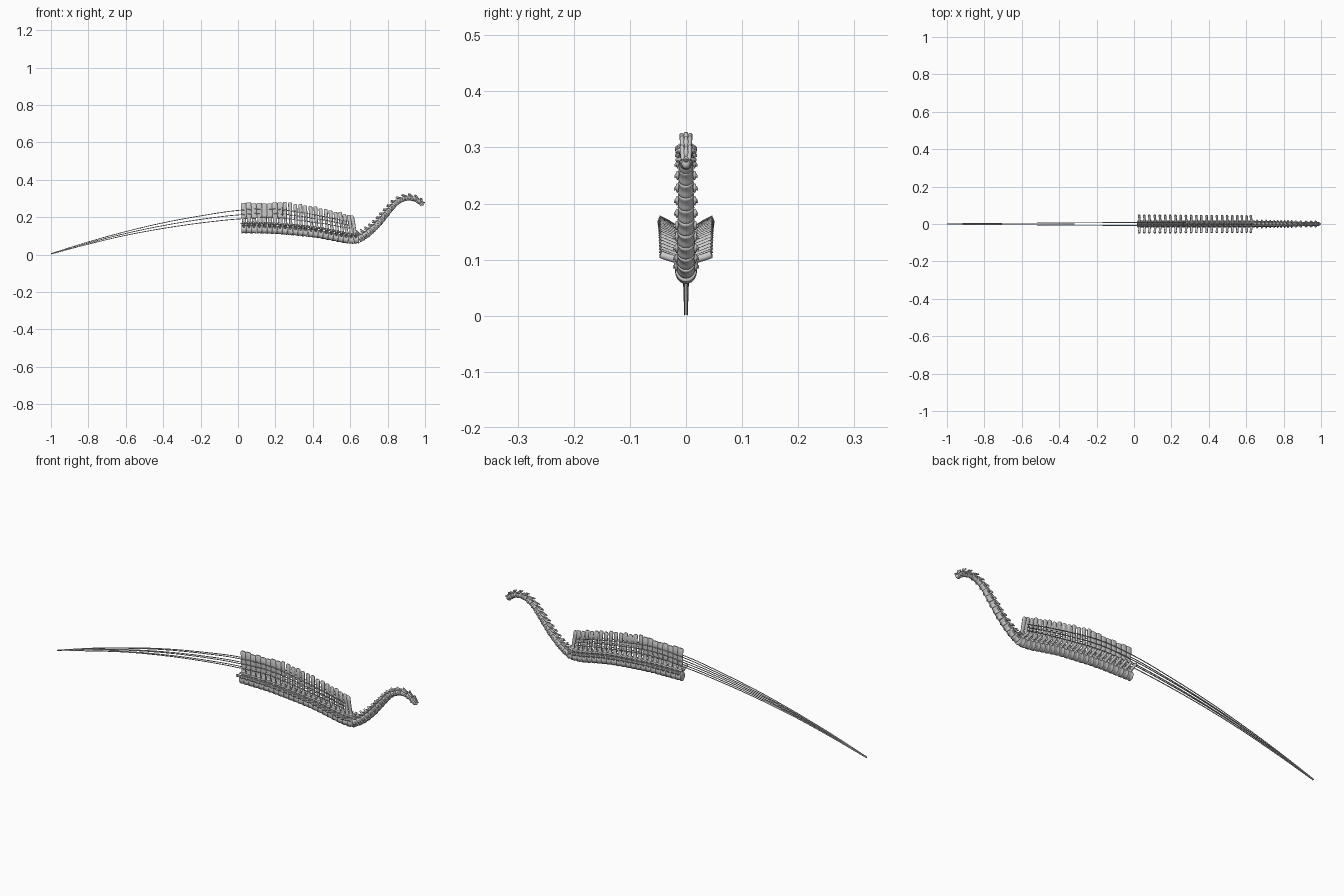
import bpy, bmesh, math
from mathutils import Vector

if "Cube" in bpy.data.objects:
    bpy.data.objects.remove(bpy.data.objects["Cube"])

V = Vector
Y = V((0, 1, 0))


def catmull(pts, t):
    # smooth interpolation through control points, t in 0..1
    n = len(pts) - 1
    i = min(int(t * n), n - 1)
    u = t * n - i
    p1, p2 = pts[i], pts[i + 1]
    p0 = pts[i - 1] if i > 0 else p1 * 2 - p2
    p3 = pts[i + 2] if i + 2 <= n else p2 * 2 - p1
    return 0.5 * (2 * p1 + (p2 - p0) * u + (2 * p0 - 5 * p1 + 4 * p2 - p3) * u * u
                  + (3 * p1 - p0 - 3 * p2 + p3) * u ** 3)


def lerp_table(table, x):
    for (x0, v0), (x1, v1) in zip(table, table[1:]):
        if x <= x1:
            return v0 + (v1 - v0) * max(0, (x - x0) / (x1 - x0))
    return table[-1][1]


def loft(bm, sections, seg=12, power=1.0):
    # sections: (centre, half-axis a, half-axis b); power < 1 gives boxier outlines
    rings = []
    for c, a, b in sections:
        ring = []
        for k in range(seg):
            w = 2 * math.pi * k / seg
            cs, sn = math.cos(w), math.sin(w)
            ring.append(bm.verts.new(c + a * math.copysign(abs(cs) ** power, cs)
                                     + b * math.copysign(abs(sn) ** power, sn)))
        rings.append(ring)
    for r, s in zip(rings, rings[1:]):
        for k in range(seg):
            bm.faces.new((r[k], r[(k + 1) % seg], s[(k + 1) % seg], s[k]))
    bm.faces.new(rings[0][::-1])
    bm.faces.new(rings[-1])


def finish(bm, name):
    bmesh.ops.recalc_face_normals(bm, faces=bm.faces)
    me = bpy.data.meshes.new(name)
    bm.to_mesh(me)
    bm.free()
    ob = bpy.data.objects.new(name, me)
    bpy.context.collection.objects.link(ob)
    bpy.context.view_layer.objects.active = ob
    ob.select_set(True)
    bpy.ops.object.shade_smooth_by_angle(angle=math.radians(50))
    ob.select_set(False)


def centrum(bm, c, T, N, length, ry, rz):
    # spool with softly flared rims and a shallow waist
    prof = [(-.5, .88), (-.46, .97), (-.36, 1), (-.2, .93), (0, .89),
            (.2, .93), (.36, 1), (.46, .97), (.5, .88)]
    loft(bm, [(c + T * length * u, Y * ry * s, N * rz * s) for u, s in prof], 20)


# Centre line of the vertebral column
path = [V((x, 0, z)) for x, z in [
    (.017, .137), (.2, .133), (.4, .115), (.5, .098), (.58, .083), (.64, .083),
    (.69, .11), (.745, .16), (.795, .219), (.845, .275), (.895, .300), (.945, .296), (.985, .270)]]
dense = [catmull(path, i / 1200) for i in range(1201)]
arc = [0]
for a, b in zip(dense, dense[1:]):
    arc.append(arc[-1] + (b - a).length)


def frame_at(s):
    i = next((k for k, v in enumerate(arc) if v >= s), 1200)
    T = (dense[min(i + 3, 1200)] - dense[max(i - 3, 0)]).normalized()
    return dense[i], T, V((-T.z, 0, T.x))


split = next(a for a, p in zip(arc, dense) if p.x > .645)
tops = [(.02, .276), (.15, .274), (.2, .277), (.24, .283), (.4, .258), (.5, .236), (.63, .206)]

# Trunk vertebrae
count = 23
pitch = split / count
for i in range(count):
    bm = bmesh.new()
    c, T, N = frame_at((i + .5) * pitch)
    fused = i < 8
    centrum(bm, c - N * .001, T, N, pitch, .0195, .0225)
    # neural arch
    loft(bm, [(c + N * .012, T * .011, Y * .012), (c + N * .024, T * .009, Y * .010),
              (c + N * .034, T * .011, Y * .009), (c + N * .042, T * .009, Y * .005)], 12, .7)
    # neural spine, broad plates at the rear and separate blades further forward
    base = c + N * .034
    top = V((base.x - (.002 if fused else .004 + .014 * (i / 22) ** 4), 0,
             lerp_table(tops, c.x) + .003 * math.sin(i * 2.4)))
    wide = (.0120, .0115, .0145, .0148, .0142, .011) if fused else (.0085, .008, .009, .010, .010, .0065)
    thick = (.0055, .004, .004, .0045, .006, .0035)
    loft(bm, [(base.lerp(top, u), V((w, 0, 0)), Y * h)
              for u, w, h in zip((0, .22, .42, .72, .96, 1), wide, thick)], 12, .7)
    f = i / 22
    rise = .036 - .007 * f
    tip = .049 - .004 * f
    for s in (-1, 1):
        # transverse process
        pts = [(.006, .016, .009), (.02, .020, .0065), (.034, .6 * rise + .007, .006),
               (tip - .004, rise - .002, .0075), (tip, rise, .005)]
        loft(bm, [(c + Y * s * y + N * n - T * .1 * y, T * w, (N - Y * s * .4) * .0062)
                  for y, n, w in pts], 10)
        # articular facets linking neighbours
        loft(bm, [(c + Y * s * .008 + N * (.031 + .004 * u) + T * pitch * u, Y * r, N * r * .9)
                  for u, r in ((-.65, .003), (-.5, .0048), (0, .005), (.5, .0048), (.65, .003))], 10)
        # rib facet
        loft(bm, [(c + Y * s * y + N * .013, T * r, N * r)
                  for y, r in ((.010, .007), (.018, .006), (.021, .003))], 10)
    finish(bm, f"trunk_vertebra_{i + 1}")

# Neck vertebrae
ncount = 15
npitch = (arc[-1] - split) / ncount
for i in range(ncount):
    bm = bmesh.new()
    c, T, N = frame_at(split + (i + .5) * npitch)
    f = i / (ncount - 1)
    k = 1 - .36 * f
    centrum(bm, c, T, N, npitch, .0170 * k, .0200 * k)
    # neural arch and short backward spine
    loft(bm, [(c + N * .008 * k, T * .009, Y * .011 * k), (c + N * .021 * k, T * .0075, Y * .010 * k),
              (c + N * .028 * k - T * .003, T * .0055, Y * .006 * k),
              (c + N * (.037 + .008 * (1 - f) ** 3) * k - T * .006, T * .0032, Y * .003)], 12, .8)
    for s in (-1, 1):
        # articular processes arching over the next vertebra
        loft(bm, [(c + Y * s * y * k + N * n * k + T * npitch * u, Y * r, N * r)
                  for u, y, n, r in ((-.55, .011, .030, .0022), (-.42, .011, .029, .0040),
                                     (-.1, .009, .021, .0048), (.4, .009, .017, .0035), (.55, .010, .016, .002))], 10)
        # side process with a small rib
        tip = .0235 - .005 * f
        loft(bm, [(c + Y * s * y - N * n + T * t, T * r * 1.1, N * r)
                  for y, n, t, r in ((.008, -.003, .003, .005), (tip * .75, 0, .001, .0036),
                                     (tip - .002, .002, -.002, .0035), (tip, .003, -.003, .002))], 10)
        loft(bm, [(c + Y * s * tip * .74 - N * n * k + T * t, Y * r, N * r)
                  for n, t, r in ((0, .006, .002), (.004, .002, .003), (.006, -.005, .0025), (.006, -.009, .001))], 8)
    finish(bm, f"neck_vertebra_{i + 1}")

# Small peg at the head end
bm = bmesh.new()
c, T, N = frame_at(arc[-1])
loft(bm, [(c - T * .004, Y * .009, N * .011), (c + T * .004, Y * .007, N * .008), (c + T * .008, Y * .003, N * .003)], 12)
loft(bm, [(c + N * .012 - T * .008, Y * .006, T * .006), (c + N * .012 + T * .006, Y * .004, N * .004),
          (V((1, 0, c.z + .008)), Y * .002, N * .002)], 10)
finish(bm, "front_peg")

# Long tendons along the spines, converging behind
rows = [(.236, .243, .207, .172), (.212, .220, .188, .156), (.190, .197, .168, .141)]
for j, (z0, z1, z2, z3) in enumerate(rows):
    for s, side in ((-1, "right"), (1, "left")):
        g = 1 - j
        ctrl = [V((-1, s * .002, .004 + .002 * g)), V((-.8, s * .003, .062 + .006 * g)),
                V((-.6, s * .004, .113 + .010 * g)), V((-.4, s * .0055, .155 + .015 * g)),
                V((-.2, s * .007, .188 + .019 * g)), V((0, s * .0085, z0)),
                V((.2, s * .0085, z1)), V((.44, s * .0095, z2)), V((.6, s * .0095, z3))]
        bm = bmesh.new()
        secs = []
        for q in range(65):
            t = q / 64
            p = catmull(ctrl, t)
            r = .0021 * min(1, .6 + t * 3)
            secs.append((p, Y * r, V((0, 0, r))))
        loft(bm, secs, 8)
        finish(bm, f"tendon_{side}_{j + 1}")
